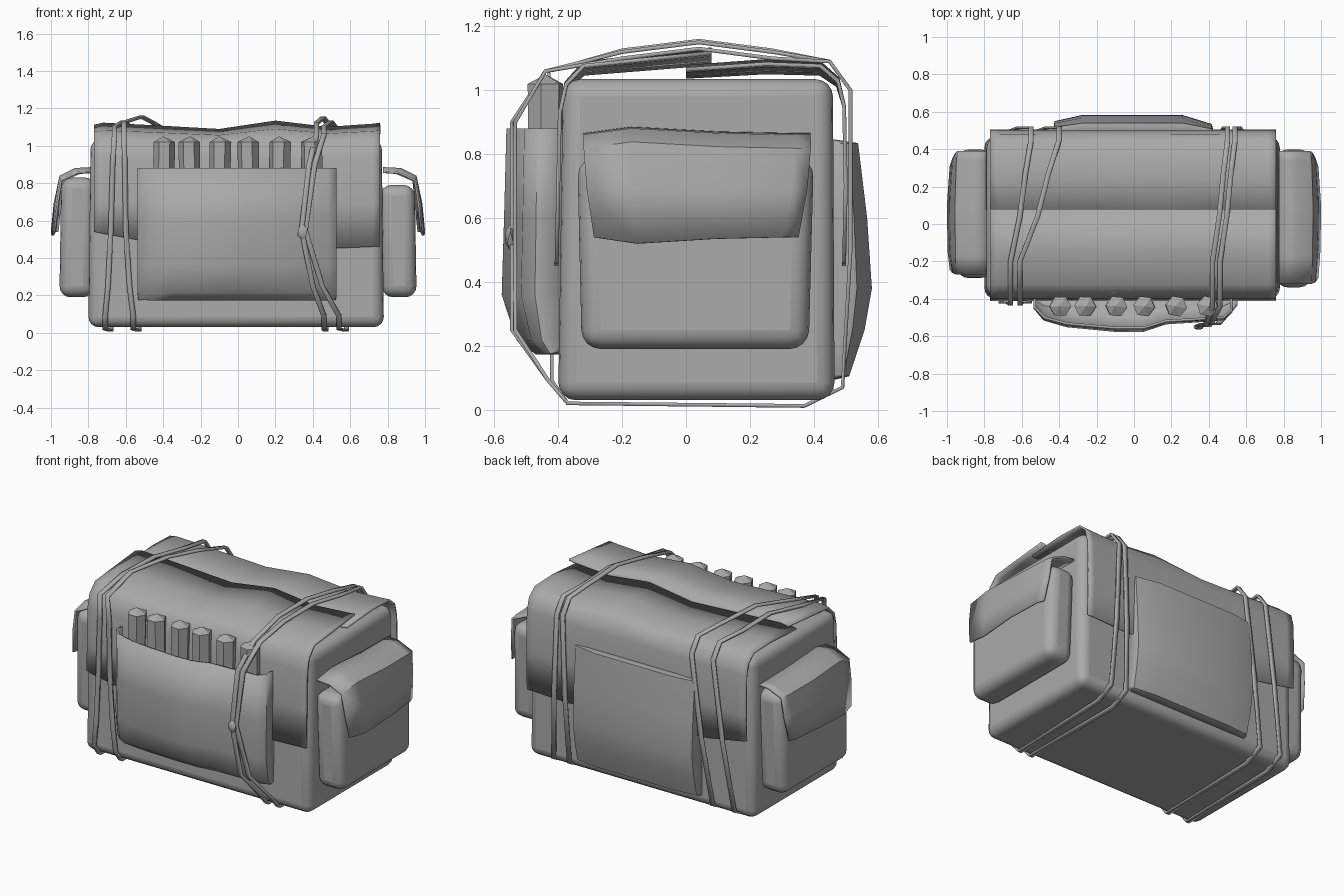
import bpy, bmesh, math
from mathutils import Vector

cube = bpy.data.objects.get("Cube")
if cube:
    bpy.data.objects.remove(cube, do_unlink=True)

canvas = bpy.data.materials.new("grey canvas")
canvas.use_nodes = True
GREY = (0.4, 0.4, 0.4, 1)
canvas.diffuse_color = GREY
canvas.node_tree.nodes["Principled BSDF"].inputs["Base Color"].default_value = GREY


def finish(name, bm, thick=0, bevel=0, angle=40):
    """Turn a bmesh into a shaded object with baked-on modifiers."""
    bmesh.ops.recalc_face_normals(bm, faces=bm.faces[:])
    mesh = bpy.data.meshes.new(name)
    bm.to_mesh(mesh)
    bm.free()
    ob = bpy.data.objects.new(name, mesh)
    bpy.context.collection.objects.link(ob)
    mesh.materials.append(canvas)
    if thick:
        mod = ob.modifiers.new("cloth", "SOLIDIFY")
        mod.thickness, mod.offset = thick, 0
    if bevel:
        mod = ob.modifiers.new("round", "BEVEL")
        mod.width, mod.segments, mod.limit_method = bevel, 4, "ANGLE"
    bpy.ops.object.select_all(action="DESELECT")
    ob.select_set(True)
    bpy.context.view_layer.objects.active = ob
    bpy.ops.object.shade_smooth_by_angle(angle=math.radians(angle))
    return ob


def sheet(name, rows, thick=0.012, loop=False):
    """Cloth grid through rows of points; loop joins last row to first."""
    bm = bmesh.new()
    grid = [[bm.verts.new(p) for p in row] for row in rows]
    pairs = list(zip(grid, grid[1:]))
    if loop:
        pairs.append((grid[-1], grid[0]))
    for a, b in pairs:
        for i in range(len(a) - 1):
            bm.faces.new((a[i], a[i + 1], b[i + 1], b[i]))
    return finish(name, bm, thick)


def block(name, low, high, bevel, shape=None):
    """Rounded box, optionally reshaped corner by corner."""
    bm = bmesh.new()
    bmesh.ops.create_cube(bm, size=1)
    low, high = Vector(low), Vector(high)
    for v in bm.verts:
        v.co = Vector([l + (h - l) * (c + 0.5) for l, h, c in zip(low, high, v.co)])
        if shape:
            shape(v.co)
    return finish(name, bm, bevel=bevel)


# Main bag body, slightly narrower at the top
def taper(co):
    if co.z > 0.5:
        co.x *= 0.985
        co.y += 0.015 if co.y < 0 else -0.005


block("bag_body", (-0.8, -0.4, 0.03), (0.78, 0.465, 1.035), 0.055, taper)

# Lid flaps: side profile carried across the width with a sagging top and hem
STATIONS = [(-0.77, 0.01, 0.05), (-0.72, 0.02, 0.04), (-0.5, 0.01, 0), (-0.1, -0.01, -0.01),
            (0.2, 0.03, -0.02), (0.48, 0, -0.04), (0.72, 0.015, -0.03), (0.76, 0.02, -0.03)]


def lid(name, profile):
    rows = []
    for x, rise, hem in STATIONS:
        row = []
        for i, (y, z) in enumerate(profile):
            lift = hem if i == 0 else rise * max(0, (z - 0.95) / 0.13)
            row.append((x, y, z + lift))
        rows.append(row)
    return sheet(name, rows)


lid("lid_front_flap", [(-0.405, 0.49), (-0.4, 0.7), (-0.395, 0.93), (-0.375, 1.01),
                       (-0.32, 1.06), (-0.15, 1.075), (0.08, 1.095)])
lid("lid_back_flap", [(0.495, 0.49), (0.5, 0.7), (0.495, 0.95), (0.475, 1.02),
                      (0.42, 1.06), (0.25, 1.065), (0.0, 1.05)])


# Bulging patch pockets on the front and back
def patch(name, plan, levels, wall):
    rows = []
    for z, fullness in levels:
        rows.append([(x, wall + (y - wall) * fullness, z) for x, y in plan])
    return sheet(name, rows, 0.014)


patch("front_pocket",
      [(-0.53, -0.385), (-0.53, -0.45), (-0.48, -0.51), (-0.36, -0.545), (-0.1, -0.57),
       (0.05, -0.57), (0.17, -0.53), (0.48, -0.51), (0.52, -0.47), (0.52, -0.385)],
      [(0.18, 0), (0.18, 0.45), (0.22, 0.75), (0.36, 1), (0.6, 0.96), (0.88, 0.92)], -0.385)
patch("back_pocket",
      [(-0.43, 0.46), (-0.42, 0.545), (-0.28, 0.575), (0.26, 0.575), (0.41, 0.53), (0.43, 0.46)],
      [(0.1, 0), (0.11, 0.4), (0.25, 0.8), (0.38, 1), (0.6, 0.87), (0.83, 0.64), (0.84, 0)], 0.46)

# Row of pointed tubes standing in the front pocket
for n, x in enumerate((-0.4, -0.255, -0.1, 0.06, 0.22, 0.4)):
    bm = bmesh.new()
    lean = 0.015 * (-1) ** n
    rings = []
    for z, r in ((0.25, 0.05), (1.02, 0.058)):
        rings.append([bm.verts.new((x + r * math.cos(a) + lean * (z - 0.6), -0.44 + r * math.sin(a), z))
                      for a in [n + k * math.tau / 6 for k in range(6)]])
    tip = bm.verts.new((x, -0.44, 1.05))
    for k in range(6):
        j = (k + 1) % 6
        bm.faces.new((rings[0][k], rings[0][j], rings[1][j], rings[1][k]))
        bm.faces.new((rings[1][k], rings[1][j], tip))
    bm.faces.new(rings[0])
    finish(f"tube_{n + 1}", bm, angle=25)

# End pockets with drooping flaps
for side, s, y0, top in (("left", 1, -0.34, 0.79), ("right", -1, -0.29, 0.83)):
    def slump(co, s=s):
        if co.z < 0.5:
            co.x += s * 0.01
            co.y *= 0.96
    block(f"{side}_pocket", (min(s * 0.76, s * 0.945), y0, 0.19),
          (max(s * 0.76, s * 0.945), 0.4, top), 0.06, slump)
    rows = []
    for y, dz, out in ((y0 + 0.02, 0, 0), (-0.17, 0.02, 0.01), (0.1, 0.005, 0.015),
                       (0.34, 0, 0), (0.39, 0, -0.015)):
        hem = 0.54 + dz * -1
        rows.append([(s * 0.775, y, 0.86 + dz), (s * (0.86 + out), y, 0.855 + dz),
                     (s * (0.945 + out / 2), y, 0.815 + dz),
                     (s * (0.965 + out), y * 0.97, 0.69), (s * (0.98 + out), y * 0.9, hem)])
    sheet(f"{side}_pocket_flap", rows)


# Thin straps looped right around the bag, given as (x, y, z) paths
def strap(name, path, width=0.014):
    rows = []
    for x, y, z in path:
        rows.append([(x - width, y, z), (x + width, y, z)])
    return sheet(name, rows, 0.012, loop=True)


def loop_path(front, back, front_y, bulge, peak):
    top_f, mid_f, low_f = front
    top_b, low_b = back
    mid_top = top_f * 0.55 + top_b * 0.45
    return [(low_f, -0.37, 0.02), (low_f, front_y, 0.09), ((low_f + mid_f) / 2, bulge, 0.25),
            (mid_f, bulge, 0.55), ((mid_f + top_f) / 2, bulge, 0.9),
            (top_f, front_y - 0.01, 1.06), (top_f, -0.2, peak - 0.03), (mid_top, 0.04, peak),
            ((mid_top + top_b) / 2, 0.27, peak - 0.03), (top_b, 0.45, 1.09), (top_b, 0.515, 1.0),
            ((top_b + low_b) / 2, 0.515, 0.5), (low_b, 0.49, 0.07), (low_b, 0.37, 0.012)]


strap("right_strap_outer", loop_path((-0.66, -0.68, -0.71), (-0.55, -0.68), -0.42, -0.42, 1.13))
strap("right_strap_inner", loop_path((-0.61, -0.6, -0.56), (-0.4, -0.53), -0.42, -0.42, 1.155))
strap("left_strap_inner", loop_path((0.42, 0.34, 0.46), (0.5, 0.47), -0.43, -0.545, 1.15))
strap("left_strap_outer", loop_path((0.46, 0.36, 0.54), (0.54, 0.58), -0.43, -0.535, 1.13))

# Knot where the left straps meet
bm = bmesh.new()
bmesh.ops.create_icosphere(bm, subdivisions=1, radius=0.03)
for v in bm.verts:
    v.co = Vector((v.co.x + 0.345, v.co.y * 0.6 - 0.55, v.co.z * 1.4 + 0.54))
finish("strap_knot", bm)
